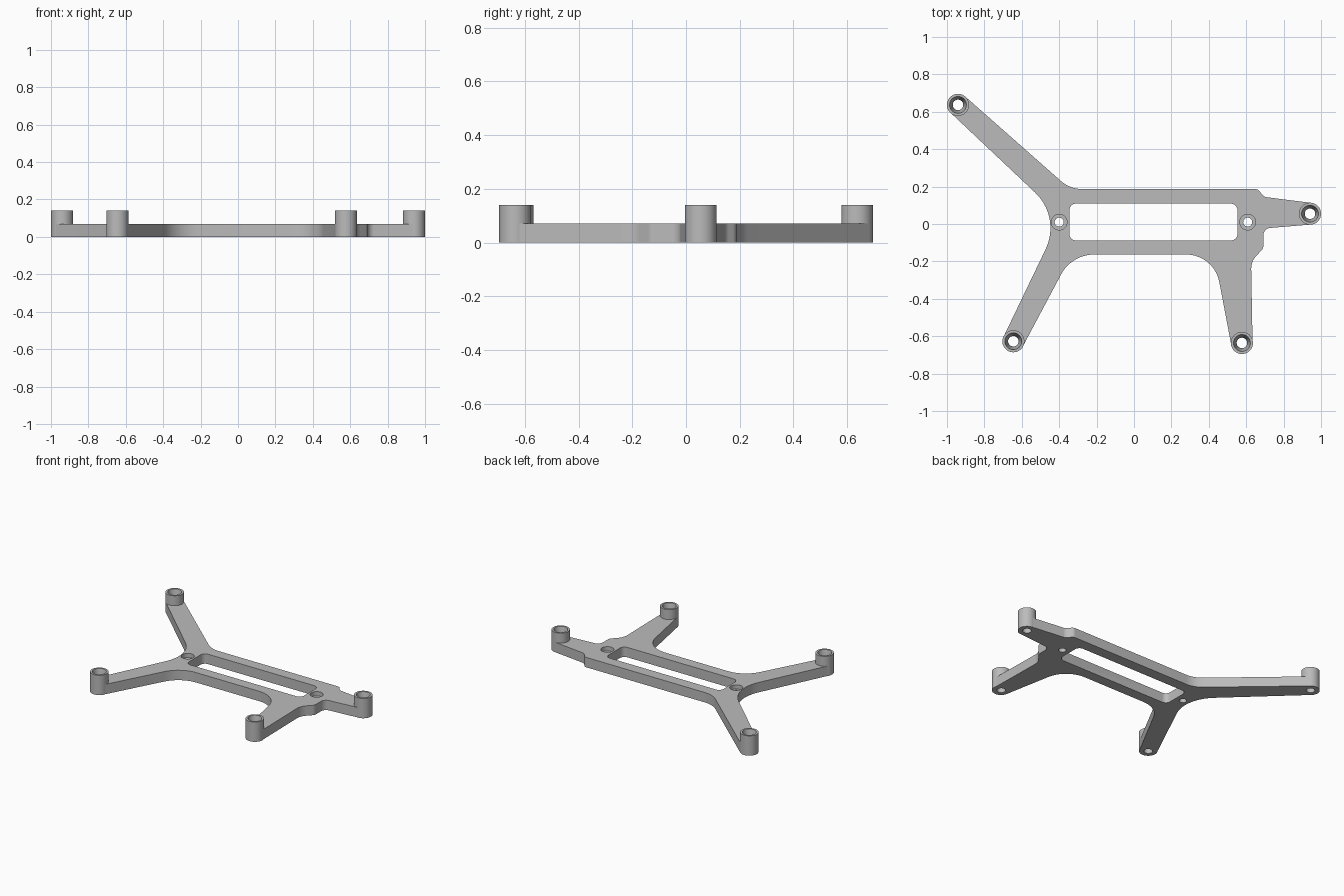
import bpy
import bmesh
from math import cos, sin, tan, pi
from mathutils import Vector

cube = bpy.data.objects.get("Cube")
if cube:
    bpy.data.objects.remove(cube, do_unlink=True)

PLATE, TOP = 0.07, 0.14
BOSSES = {
    "back_right": (-0.941, 0.637),
    "left": (0.941, 0.055),
    "front_right": (-0.645, -0.627),
    "front_left": (0.577, -0.636),
}
SCREWS = [(-0.4, 0.01), (0.608, 0.01)]

grey = bpy.data.materials.new("plain_grey")
grey.use_nodes = True
COLOUR = (0.5, 0.5, 0.5, 1)
grey.diffuse_color = COLOUR
grey.node_tree.nodes["Principled BSDF"].inputs["Base Color"].default_value = COLOUR


def make_object(name, bm):
    bmesh.ops.recalc_face_normals(bm, faces=bm.faces)
    mesh = bpy.data.meshes.new(name)
    bm.to_mesh(mesh)
    bm.free()
    mesh.materials.append(grey)
    obj = bpy.data.objects.new(name, mesh)
    bpy.context.collection.objects.link(obj)
    return obj


def rounded(corners, steps=10):
    """Replace each (x, y, radius) corner by a tangent arc."""
    out = []
    for i, (x, y, r) in enumerate(corners):
        p = Vector((x, y))
        if r == 0:
            out.append(p)
            continue
        a = (Vector(corners[i - 1][:2]) - p).normalized()
        b = (Vector(corners[(i + 1) % len(corners)][:2]) - p).normalized()
        half = a.angle(b) / 2
        centre = p + (a + b).normalized() * (r / sin(half))
        start = p + a * (r / tan(half)) - centre
        end = p + b * (r / tan(half)) - centre
        sweep = start.angle(end)
        for k in range(steps + 1):
            t = k / steps
            out.append(centre + (start * sin((1 - t) * sweep) + end * sin(t * sweep)) / sin(sweep))
    return out


def prism(name, points, z0, z1):
    bm = bmesh.new()
    face = bm.faces.new([bm.verts.new((p.x, p.y, z0)) for p in points])
    moved = bmesh.ops.extrude_face_region(bm, geom=[face])["geom"]
    verts = [v for v in moved if isinstance(v, bmesh.types.BMVert)]
    bmesh.ops.translate(bm, verts=verts, vec=(0, 0, z1 - z0))
    if face.is_valid and len(bm.faces) < len(points) + 2:
        bm.faces.new(list(reversed(face.verts)))
    return make_object(name, bm)


def lathe(name, x, y, profile, closed, sides=48):
    """Turn (radius, z) points about a vertical axis; cap the ends if open."""
    bm = bmesh.new()
    rings = [[bm.verts.new((x + r * cos(2 * pi * i / sides), y + r * sin(2 * pi * i / sides), z))
              for i in range(sides)] for r, z in profile]
    pairs = list(zip(rings, rings[1:]))
    if closed:
        pairs.append((rings[-1], rings[0]))
    else:
        bm.faces.new(rings[0])
        bm.faces.new(rings[-1])
    for low, high in pairs:
        for i in range(sides):
            j = (i + 1) % sides
            bm.faces.new((low[i], low[j], high[j], high[i]))
    return make_object(name, bm)


def smooth(obj):
    bpy.ops.object.select_all(action="DESELECT")
    obj.select_set(True)
    bpy.context.view_layer.objects.active = obj
    bpy.ops.object.shade_smooth_by_angle(angle=0.6)


# Plate outline, counter-clockwise from the back right arm
outline = [
    (-0.903, 0.682, 0), (-0.982, 0.596, 0),
    (-0.39, 0.037, 0.26),
    (-0.697, -0.602, 0), (-0.593, -0.652, 0),
    (-0.333, -0.163, 0.2), (0.428, -0.163, 0.18),
    (0.52, -0.647, 0), (0.634, -0.636, 0),
    (0.626, -0.2, 0.1), (0.692, -0.13, 0.04), (0.692, -0.024, 0.04),
    (0.944, -0.003, 0), (0.947, 0.113, 0),
    (0.695, 0.145, 0.04), (0.662, 0.187, 0.03),
    (-0.342, 0.187, 0.17),
]
plate = prism("frame_plate", rounded(outline), 0, PLATE)

# Window, stepped screw holes and boss sockets cut from the plate
window = [(-0.345, -0.088, 0.035), (0.553, -0.088, 0.035),
          (0.553, 0.109, 0.035), (-0.345, 0.109, 0.035)]
cutters = [prism("window_cutter", rounded(window), -0.05, 0.2)]
for x, y in SCREWS:
    cutters.append(lathe("screw_cutter", x, y,
                         [(0.024, -0.05), (0.024, 0.04), (0.042, 0.04), (0.042, 0.2)], False))
for x, y in BOSSES.values():
    cutters.append(lathe("socket_cutter", x, y, [(0.052, -0.05), (0.052, 0.2)], False))

for cutter in cutters:
    cutter.hide_render = True
    mod = plate.modifiers.new("cut", "BOOLEAN")
    mod.operation = "DIFFERENCE"
    mod.solver = "EXACT"
    mod.object = cutter
bpy.context.view_layer.update()
cut_mesh = bpy.data.meshes.new_from_object(
    plate.evaluated_get(bpy.context.evaluated_depsgraph_get()))
plate.modifiers.clear()
plate.data = cut_mesh
for cutter in cutters:
    bpy.data.objects.remove(cutter, do_unlink=True)
smooth(plate)

# Hollow mounting bosses with a tapered mouth
for name, (x, y) in BOSSES.items():
    profile = [(0.059, 0), (0.059, TOP), (0.045, TOP), (0.028, 0.06), (0.028, 0)]
    smooth(lathe(name + "_boss", x, y, profile, True))
